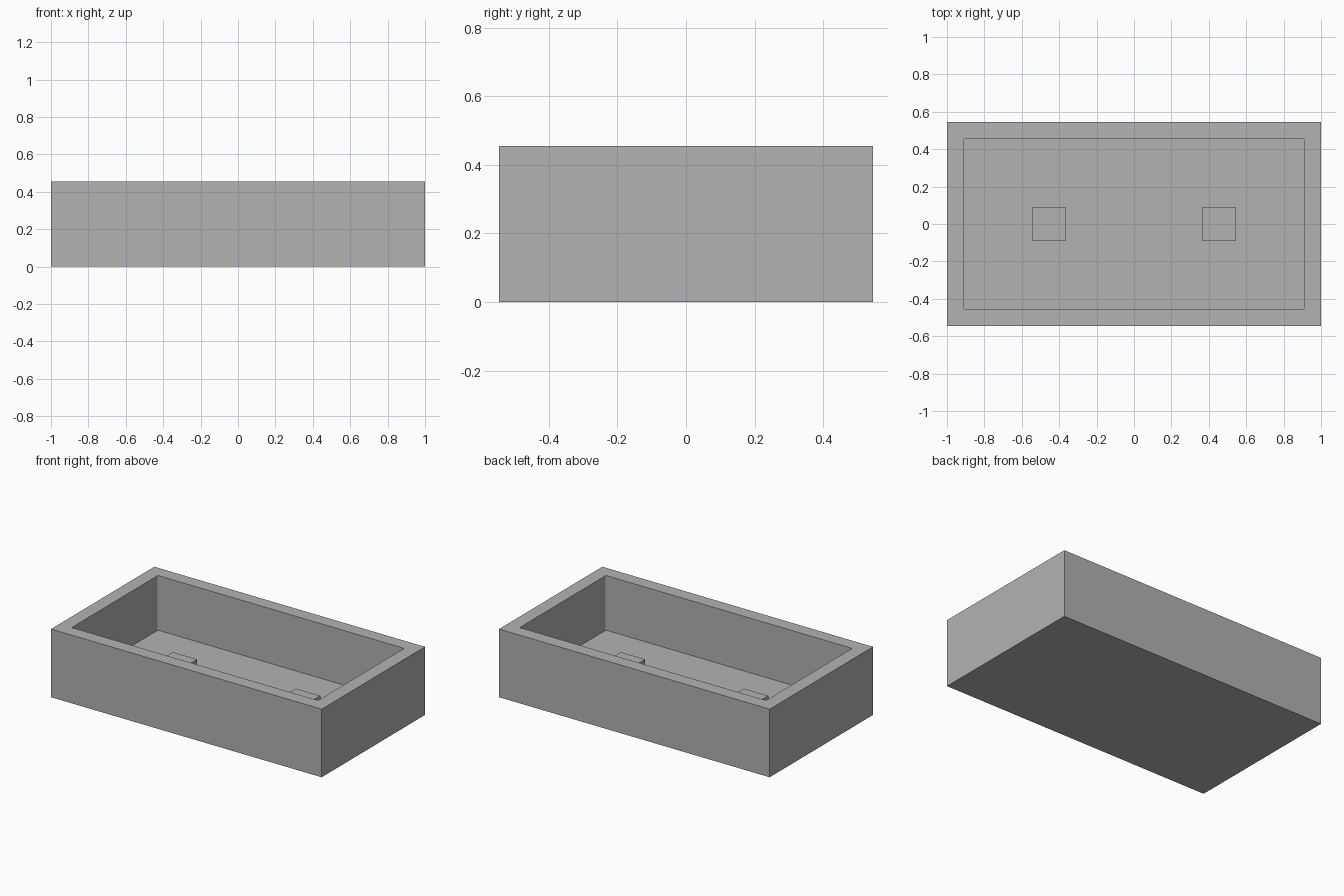
import bpy
import bmesh
from mathutils import Matrix, Vector

if "Cube" in bpy.data.objects:
    bpy.data.objects.remove(bpy.data.objects["Cube"], do_unlink=True)

LENGTH, DEPTH, HEIGHT = 2.0, 1.09, 0.455
WALL = 0.09
FILLET = 0.008

grey = bpy.data.materials.new("plain_grey")
grey.use_nodes = True
colour = (0.448, 0.448, 0.448, 1)
grey.diffuse_color = colour
grey.node_tree.nodes["Principled BSDF"].inputs["Base Color"].default_value = colour


def box_mesh(size, centre):
    bm = bmesh.new()
    place = Matrix.Translation(centre) @ Matrix.Diagonal((*size, 1))
    bmesh.ops.create_cube(bm, size=1, matrix=place)
    return bm


def finish(bm, name):
    mesh = bpy.data.meshes.new(name)
    bm.normal_update()
    bm.to_mesh(mesh)
    bm.free()
    mesh.materials.append(grey)
    obj = bpy.data.objects.new(name, mesh)
    bpy.context.collection.objects.link(obj)
    return obj


# Open tray: inset the top face, then sink it to the floor
bm = box_mesh((LENGTH, DEPTH, HEIGHT), (0, 0, HEIGHT / 2))
bm.normal_update()
top = max(bm.faces, key=lambda f: f.calc_center_median().z)
bmesh.ops.inset_region(bm, faces=[top], thickness=WALL, use_even_offset=True)
sunk = bmesh.ops.extrude_discrete_faces(bm, faces=[top])["faces"][0]
bmesh.ops.translate(bm, verts=sunk.verts, vec=Vector((0, 0, WALL - HEIGHT)))

# Slightly rounded upright corners inside the cavity
corners = [e for e in bm.edges
           if abs(e.verts[0].co.z - e.verts[1].co.z) > WALL
           and abs(e.verts[0].co.x) < LENGTH / 2 - WALL / 2]
bmesh.ops.bevel(bm, geom=corners, offset=FILLET, segments=3,
                profile=0.5, affect='EDGES')
finish(bm, "tray")

# Two square blocks on the floor
for side, x in (("left", 0.455), ("right", -0.455)):
    block = box_mesh((0.18, 0.18, WALL), (x, 0, WALL * 1.5))
    finish(block, side + "_floor_block")
